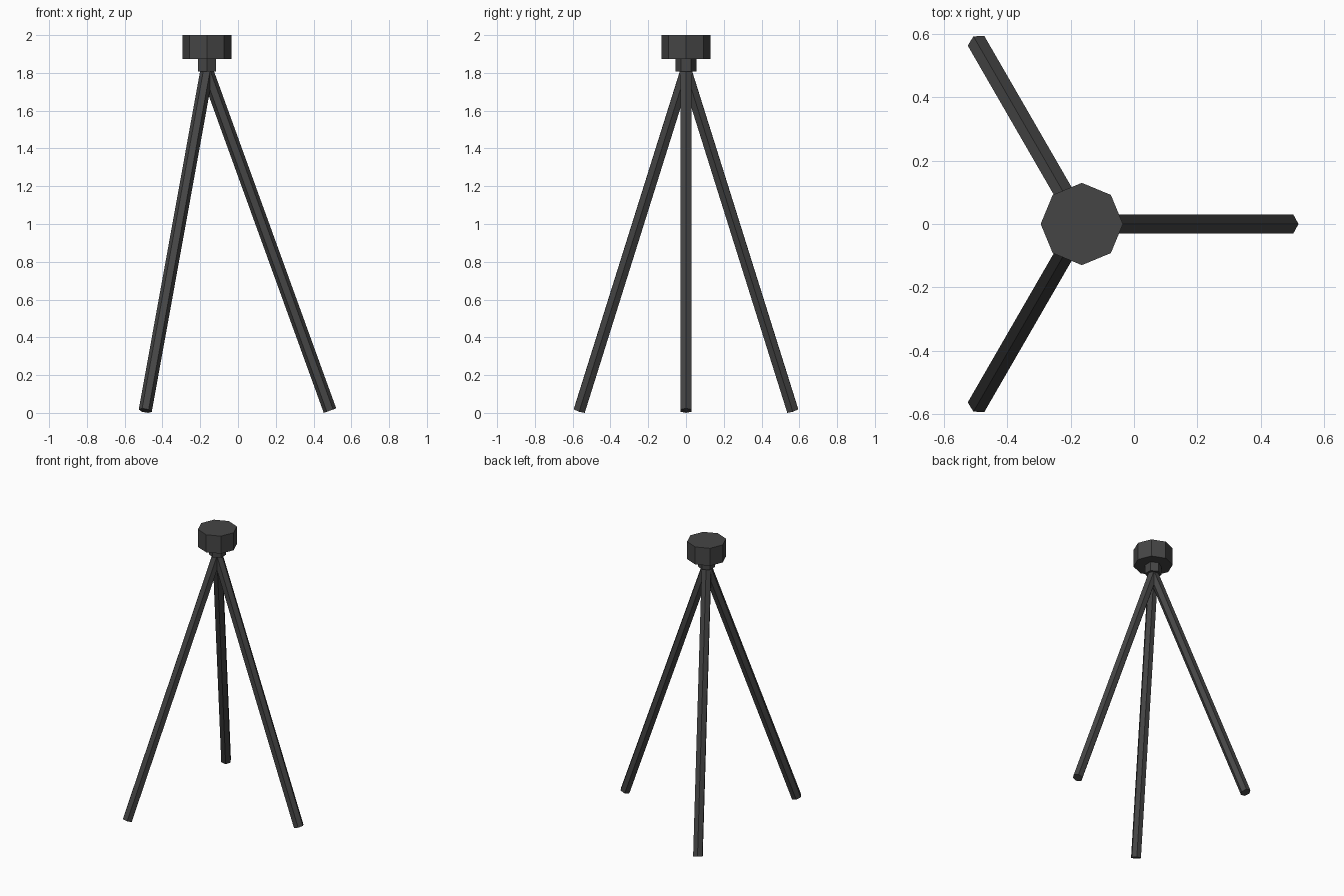
import bpy, bmesh, math
from mathutils import Vector

if "Cube" in bpy.data.objects:
    bpy.data.objects.remove(bpy.data.objects["Cube"])

grey = bpy.data.materials.new("dark grey")
grey.diffuse_color = (0.06, 0.06, 0.06, 1)
grey.use_nodes = True
grey.node_tree.nodes["Principled BSDF"].inputs["Base Color"].default_value = grey.diffuse_color

CX = -0.165  # axis of the head and neck


def prism(name, start, end, radius, sides, corner):
    """Flat-sided rod from start to end, one corner pointing towards 'corner'."""
    start, end = Vector(start), Vector(end)
    axis = (end - start).normalized()
    v = axis.cross(Vector(corner)).normalized()
    u = v.cross(axis)
    bm = bmesh.new()
    rings = []
    for p in (start, end):
        angles = [2 * math.pi * i / sides for i in range(sides)]
        rings.append([bm.verts.new(p + radius * (u * math.cos(a) + v * math.sin(a)))
                      for a in angles])
    for i in range(sides):
        j = (i + 1) % sides
        bm.faces.new((rings[0][i], rings[0][j], rings[1][j], rings[1][i]))
    bm.faces.new(rings[0][::-1])
    bm.faces.new(rings[1])
    bmesh.ops.recalc_face_normals(bm, faces=bm.faces)
    mesh = bpy.data.meshes.new(name)
    bm.to_mesh(mesh)
    bm.free()
    mesh.materials.append(grey)
    obj = bpy.data.objects.new(name, mesh)
    bpy.context.collection.objects.link(obj)
    return obj


# Octagonal head and hexagonal neck
prism("head", (CX, 0, 1.873), (CX, 0, 2.0), 0.13, 8, (1, 0, 0))
prism("neck", (CX, 0, 1.807), (CX, 0, 1.873), 0.055, 6, (0, 1, 0))

# Three splayed legs
for i, name in enumerate(("right_leg", "back_leg", "front_leg")):
    a = math.radians(120 * i)
    out = Vector((math.cos(a), math.sin(a), 0))
    foot = Vector((CX, 0, 0.012)) + out * 0.652
    prism(name, foot, (CX, 0, 1.81), 0.035, 6, out)
